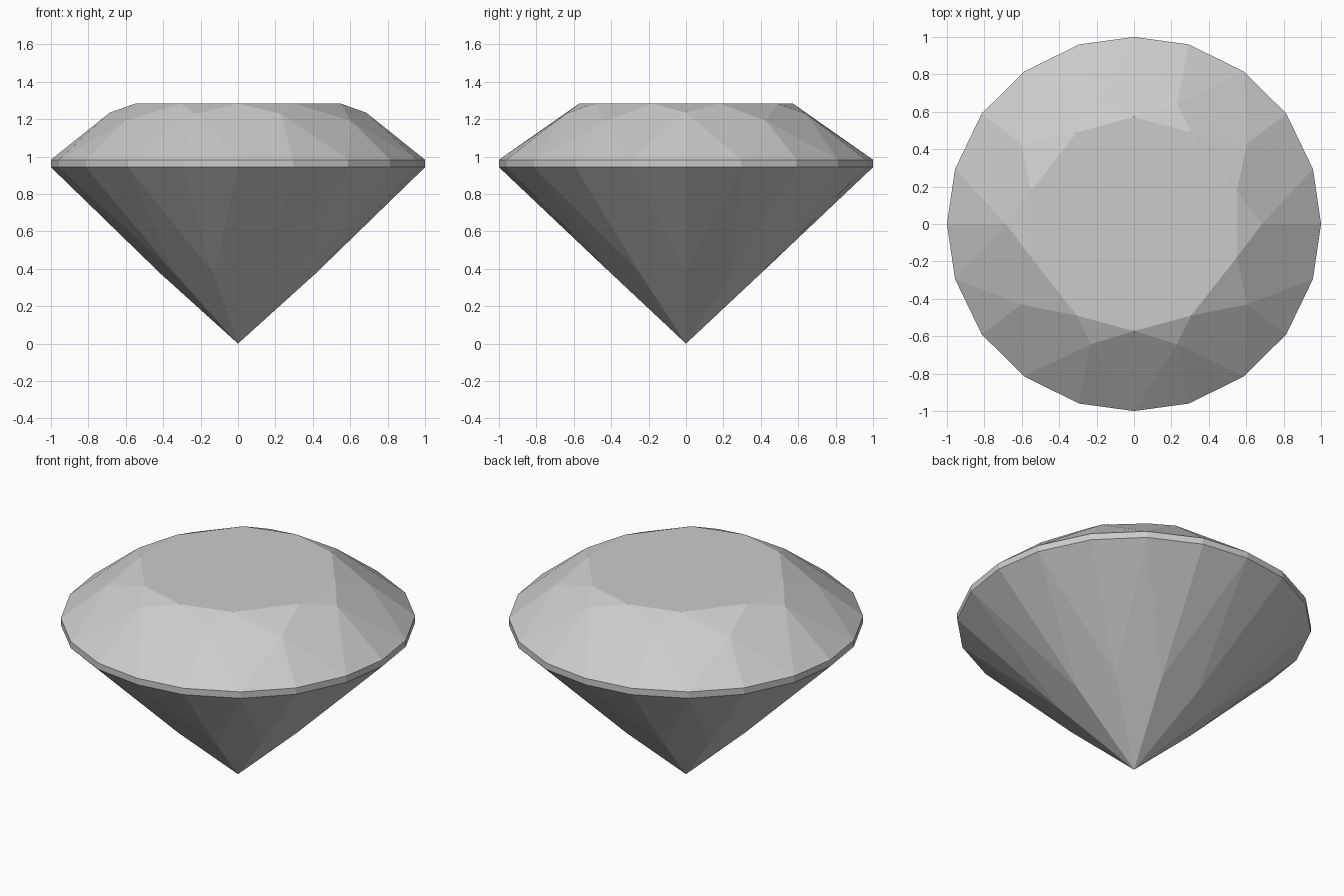
import bpy
import bmesh
import math

cube = bpy.data.objects.get("Cube")
if cube:
    bpy.data.objects.remove(cube, do_unlink=True)

# One clear grey stone colour
grey = bpy.data.materials.new("stone_grey")
grey.use_nodes = True
colour = (0.6, 0.6, 0.6, 1.0)
grey.diffuse_color = colour
grey.node_tree.nodes["Principled BSDF"].inputs["Base Color"].default_value = colour

bm = bmesh.new()


def ring(quarter):
    """Mirror the points of one quarter into a full ring, in order of angle."""
    points = {(round(x * sx, 4) + 0.0, round(y * sy, 4) + 0.0, z)
              for x, y, z in quarter for sx in (1, -1) for sy in (1, -1)}
    ordered = sorted(points, key=lambda p: math.atan2(p[1], p[0]) % math.tau)
    return [bm.verts.new(p) for p in ordered]


def girdle(z):
    outline = [(1, 0), (0.957, 0.294), (0.814, 0.59),
               (0.588, 0.814), (0.294, 0.96), (0, 1)]
    return ring([(x, y, z) for x, y in outline])


# Corner rings, from the flat top down to the point
table = ring([(0.55, 0.178, 1.283), (0.305, 0.49, 1.283), (0, 0.572, 1.283)])
bezel = ring([(0.685, 0, 1.235), (0.604, 0.43, 1.19), (0.23, 0.643, 1.228)])
upper = girdle(0.983)
lower = girdle(0.943)
pavilion = ring([(0.415, 0, 0.375), (0.345, 0.25, 0.382), (0.13, 0.4, 0.375)])
culet = bm.verts.new((0, 0, 0))

bm.faces.new(table)
count = len(bezel)
for k in range(count):
    nxt = (k + 1) % count
    a, mid, b = 2 * k, 2 * k + 1, 2 * nxt
    # Crown: star, kite and upper girdle facets
    bm.faces.new((table[k - 1], bezel[k], table[k]))
    bm.faces.new((table[k], bezel[k], upper[mid], bezel[nxt]))
    bm.faces.new((bezel[k], upper[a], upper[mid]))
    bm.faces.new((bezel[nxt], upper[mid], upper[b]))
    # Girdle band
    for i, j in ((a, mid), (mid, b)):
        bm.faces.new((upper[i], lower[i], lower[j], upper[j]))
    # Pavilion: lower girdle and main facets
    bm.faces.new((pavilion[k], lower[mid], lower[a]))
    bm.faces.new((pavilion[nxt], lower[b], lower[mid]))
    bm.faces.new((culet, pavilion[nxt], lower[mid], pavilion[k]))

bmesh.ops.recalc_face_normals(bm, faces=bm.faces)
mesh = bpy.data.meshes.new("cut_gem")
bm.to_mesh(mesh)
bm.free()
mesh.materials.append(grey)
gem = bpy.data.objects.new("cut_gem", mesh)
bpy.context.collection.objects.link(gem)
